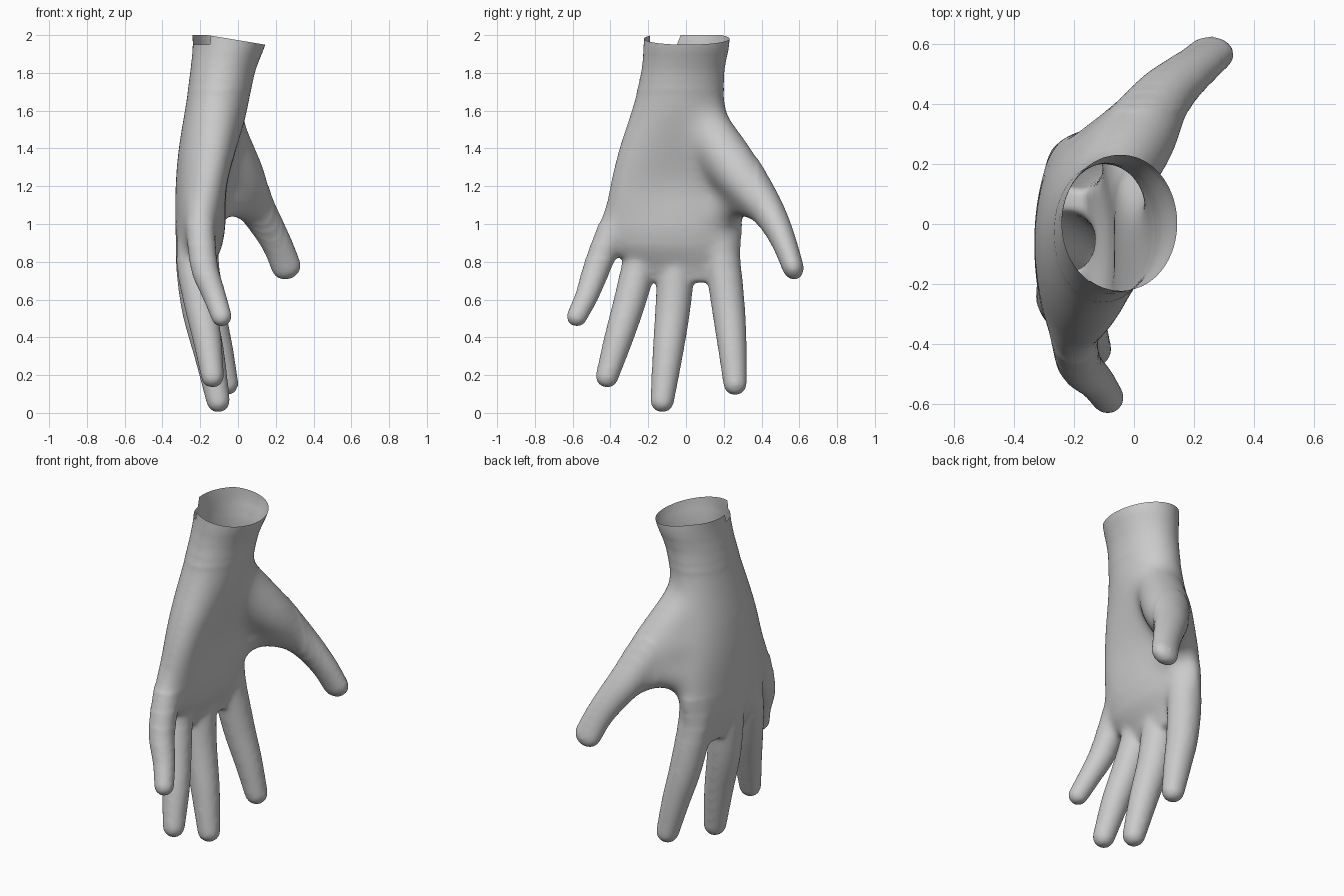
import bpy, bmesh, math
from mathutils import Vector

cube = bpy.data.objects.get("Cube")
if cube:
    bpy.data.objects.remove(cube, do_unlink=True)

skin = bpy.data.materials.new("plain grey")
skin.use_nodes = True
grey = (0.6, 0.6, 0.6, 1)
skin.diffuse_color = grey
skin.node_tree.nodes["Principled BSDF"].inputs["Base Color"].default_value = grey

bm = bmesh.new()
SIDES = 40


def spline(stations, steps=6):
    """Smooth curve through every station."""
    pts = [Vector(s) for s in stations]
    pts = [2 * pts[0] - pts[1]] + pts + [2 * pts[-1] - pts[-2]]
    out = []
    for a, b, c, d in zip(pts, pts[1:], pts[2:], pts[3:]):
        for i in range(steps):
            t = i / steps
            out.append(0.5 * (2 * b + (c - a) * t + (2 * a - 5 * b + 4 * c - d) * t * t
                              + (3 * b - a - 3 * c + d) * t ** 3))
    return out + [pts[-2]]


def skin_rings(rings):
    """Closed loft through rings of points."""
    loops = [[bm.verts.new(p) for p in ring] for ring in rings]
    for a, b in zip(loops, loops[1:]):
        for i in range(SIDES):
            j = (i + 1) % SIDES
            bm.faces.new((a[i], a[j], b[j], b[i]))
    bm.faces.new(loops[0][::-1])
    bm.faces.new(loops[-1])


def digit(stations, flat=1.0):
    """Tapered tube with a rounded tip, flattened towards it; stations are x, y, z, radius."""
    path = spline(stations)
    rings = []

    def ring(p, r, axis, squash):
        u = axis.cross(Vector((-1, 0, 0))).normalized()
        v = axis.cross(u) / math.sqrt(squash)
        u = u * squash
        rings.append([p + r * (u * math.cos(a) + v * math.sin(a))
                      for a in (2 * math.pi * k / SIDES for k in range(SIDES))])

    last = len(path) - 1
    for i, s in enumerate(path):
        p, r = Vector(s[:3]), s[3]
        axis = (Vector(path[min(i + 1, last)][:3]) - Vector(path[max(i - 1, 0)][:3])).normalized()
        ring(p, r, axis, 1 + (flat - 1) * (i / last) ** 2)
    for k in range(1, 8):
        a = k * math.pi / 16.5
        ring(p + axis * r * math.sin(a), r * math.cos(a), axis, flat)
    skin_rings(rings)


# palm and wrist: z, back x, palm x, little-finger side y, thumb side y, hollow
palm = [(2.08, -.25, .17, -.22, .23, 0), (1.95, -.24, .145, -.225, .23, 0),
        (1.8, -.255, .09, -.24, .205, 0), (1.6, -.285, .052, -.297, .215, 0),
        (1.4, -.317, .043, -.363, .25, .05), (1.2, -.333, .008, -.413, .29, .07),
        (1.0, -.333, -.055, -.44, .305, .01), (.88, -.325, -.085, -.41, .295, 0),
        (.78, -.3, -.13, -.3, .28, 0), (.69, -.27, -.16, -.19, .25, 0)]
rings = []
for z, x0, x1, y0, y1, hollow in spline(palm):
    ring = []
    for k in range(SIDES):
        a = 2 * math.pi * k / SIDES
        c, s = math.cos(a), math.sin(a)
        x = (x0 + x1) / 2 + (x1 - x0) / 2 * c
        if c > 0:
            x -= hollow * c ** 3
        ring.append(Vector((x, (y0 + y1) / 2 + (y1 - y0) / 2 * s, z)))
    rings.append(ring)
skin_rings(rings[::-1])

# little, ring, middle and index fingers
digit([(-.2, -.345, 1.1, .08), (-.195, -.415, .92, .08), (-.175, -.475, .76, .073),
       (-.125, -.525, .62, .062), (-.087, -.578, .51, .055)])
digit([(-.22, -.2, 1.0, .1), (-.235, -.245, .8, .092), (-.205, -.295, .6, .086),
       (-.165, -.355, .4, .077), (-.135, -.418, .193, .061)])
digit([(-.23, -.04, 1.0, .1), (-.23, -.05, .8, .1), (-.205, -.07, .55, .093),
       (-.15, -.098, .3, .08), (-.105, -.126, .064, .063)])
digit([(-.2, .17, 1.0, .1), (-.195, .195, .8, .095), (-.155, .225, .55, .088),
       (-.105, .245, .35, .077), (-.06, .26, .155, .063)])
# thumb, and the web joining it to the index side
digit([(-.1, .06, 1.6, .115), (-.06, .17, 1.42, .138), (.015, .29, 1.25, .135),
       (.095, .415, 1.09, .102), (.16, .483, .98, .084), (.213, .528, .88, .075),
       (.255, .565, .775, .072)], flat=.8)
digit([(-.17, .17, 1.05, .105), (-.09, .26, 1.135, .105), (.02, .345, 1.11, .09),
       (.11, .43, 1.05, .07)])
digit([(-.17, .1, 1.3, .12), (-.09, .22, 1.28, .12), (0, .32, 1.2, .1)])

mesh = bpy.data.meshes.new("hand")
bmesh.ops.recalc_face_normals(bm, faces=bm.faces[:])
bm.to_mesh(mesh)
bm.free()
hand = bpy.data.objects.new("hand", mesh)
bpy.context.collection.objects.link(hand)

# fuse the parts into one smooth skin
remesh = hand.modifiers.new("fuse", "REMESH")
remesh.mode = "VOXEL"
remesh.voxel_size = 0.013
smooth = hand.modifiers.new("soften", "SMOOTH")
smooth.factor = 0.5
smooth.iterations = 12
deps = bpy.context.evaluated_depsgraph_get()
fused = bpy.data.meshes.new_from_object(hand.evaluated_get(deps))
hand.modifiers.clear()
hand.data = fused
bm = bmesh.new()
bm.from_mesh(fused)

# blend the palm, thumb root and knuckles more strongly, fading outwards
for low, high, side, passes in ((.74, 1.9, .47, 6), (.82, 1.83, .44, 12),
                                (.9, 1.76, .41, 16), (1.0, 1.7, .38, 45)):
    body = [v for v in bm.verts if low < v.co.z < high and v.co.y < side]
    for _ in range(passes):
        bmesh.ops.smooth_vert(bm, verts=body, factor=0.5,
                              use_axis_x=True, use_axis_y=True, use_axis_z=True)


# open wrist: slanted rim with a notch at the back
def cut(point, normal, clear=False, near=lambda f: True):
    faces = [f for f in bm.faces if near(f.calc_center_median())]
    geom = faces + list({e for f in faces for e in f.edges}) + list({v for f in faces for v in f.verts})
    bmesh.ops.bisect_plane(bm, geom=geom, plane_co=point, plane_no=normal, clear_outer=clear)


cut((0, 0, 2), (0, 0, 1), True)
cut((-.16, 0, 2), (.05, 0, .3), True)
at_back = lambda c: c.x < -.1 and c.z > 1.88
cut((0, 0, 1.95), (0, 0, 1), near=at_back)
cut((0, -.19, 0), (0, 1, 0), near=at_back)
cut((0, -.04, 1.97), (0, 1, -.4), near=at_back)
notch = [f for f in bm.faces for c in [f.calc_center_median()]
         if c.x < -.1 and c.z > 1.95 and -.19 < c.y < -.04 + .4 * (c.z - 1.97)]
bmesh.ops.delete(bm, geom=notch, context="FACES")
bm.to_mesh(fused)
bm.free()

fused.materials.clear()
fused.materials.append(skin)
for poly in fused.polygons:
    poly.use_smooth = True
    poly.material_index = 0
